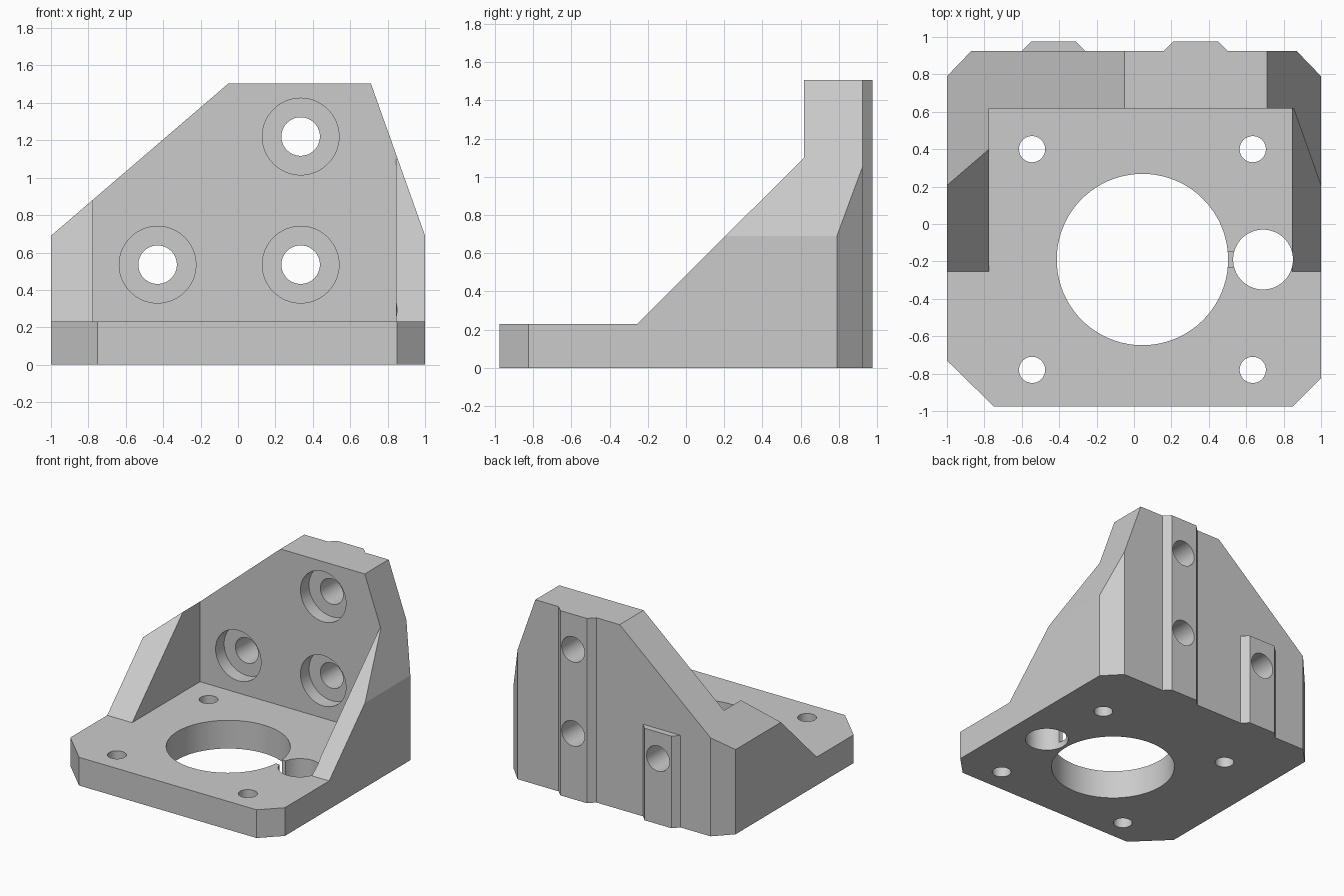
import bpy
import bmesh
from mathutils import Vector

cube = bpy.data.objects.get("Cube")
if cube:
    bpy.data.objects.remove(cube, do_unlink=True)

grey = bpy.data.materials.new("light_grey")
grey.use_nodes = True
grey.diffuse_color = (0.6, 0.6, 0.6, 1)
grey.node_tree.nodes["Principled BSDF"].inputs["Base Color"].default_value = (0.6, 0.6, 0.6, 1)


def prism(name, outline, axis, start, end):
    """Extrude a 2D outline along x, y or z; the outline uses the other two axes in order."""
    bm = bmesh.new()
    verts = []
    for p in outline:
        co = list(p)
        co.insert("xyz".index(axis), start)
        verts.append(bm.verts.new(co))
    face = bm.faces.new(verts)
    ext = bmesh.ops.extrude_face_region(bm, geom=[face])
    shift = Vector()
    shift["xyz".index(axis)] = end - start
    moved = [g for g in ext["geom"] if isinstance(g, bmesh.types.BMVert)]
    bmesh.ops.translate(bm, vec=shift, verts=moved)
    bmesh.ops.recalc_face_normals(bm, faces=bm.faces)
    mesh = bpy.data.meshes.new(name)
    bm.to_mesh(mesh)
    bm.free()
    mesh.materials.append(grey)
    obj = bpy.data.objects.new(name, mesh)
    bpy.context.collection.objects.link(obj)
    return obj


def rect(a0, a1, b0, b1):
    return [(a0, b0), (a1, b0), (a1, b1), (a0, b1)]


def circle(cx, cy, r, n=64):
    from math import cos, sin, tau
    return [(cx + r * cos(tau * i / n), cy + r * sin(tau * i / n)) for i in range(n)]


def cut(target, cutter, operation="DIFFERENCE"):
    """Apply a boolean and discard the cutter."""
    mod = target.modifiers.new("cut", "BOOLEAN")
    mod.object, mod.operation, mod.solver = cutter, operation, "EXACT"
    bpy.ops.object.select_all(action="DESELECT")
    bpy.context.view_layer.objects.active = target
    target.select_set(True)
    bpy.ops.object.modifier_apply(modifier=mod.name)
    bpy.data.objects.remove(cutter, do_unlink=True)


BACK, RIB, TOP = 0.925, 0.975, 1.505
PLATE, WALL = 0.23, 0.618
CX, CY = 0.045, -0.19


def rib(x):
    """Trapezoid locating rib on the back, listed from +x to -x."""
    return [(x + 0.17, BACK), (x + 0.12, RIB), (x - 0.12, RIB), (x - 0.17, BACK)]


# Full-height block with chamfered corners and two back ribs
footprint = [(-1, -0.73), (-0.75, -RIB), (0.85, -RIB), (1, -0.825), (1, 0.79), (0.87, BACK)]
footprint += rib(0.33) + rib(-0.43) + [(-0.87, BACK), (-1, 0.79)]
bracket = prism("motor_mount_bracket", footprint, "z", 0, TOP)

# Sloping shoulders of the back wall
shoulders = [(-1.2, -1), (1.2, -1), (1.2, 0.128), (0.71, TOP), (0.71, 1.7),
             (-0.05, 1.7), (-0.05, TOP), (-1.2, 0.518)]
cut(bracket, prism("shoulder_cutter", shoulders, "y", -2, 2), "INTERSECT")

# Gusset slope, then the pocket between the two gussets
slope = [(-2, PLATE), (-0.255, PLATE), (WALL, 1.1), (WALL, 2), (-2, 2)]
cut(bracket, prism("slope_cutter", slope, "x", -2, 2))
cut(bracket, prism("pocket_cutter", rect(-0.775, 0.845, -2, WALL), "z", PLATE, 2))

# Shorter rib on the right
cut(bracket, prism("rib_cutter", rect(-0.7, -0.2, BACK, 1.2), "z", 0.75, 2))

# Motor opening, side hole, shallow slot joining them, and plate screw holes
cut(bracket, prism("motor_cutter", circle(CX, CY, 0.458, 128), "z", -1, 2))
cut(bracket, prism("side_hole_cutter", circle(0.69, CY, 0.16), "z", -1, 2))
cut(bracket, prism("slot_cutter", rect(0.45, 0.6, CY - 0.04, CY + 0.04), "z", 0.05, 0.5))
for sx in (-1, 1):
    for sy in (-1, 1):
        cut(bracket, prism("screw_cutter", circle(CX + sx * 0.59, CY + sy * 0.59, 0.07, 48), "z", -1, 0.6))

# Counterbored wall holes
for x, z in ((-0.43, 0.535), (0.335, 0.535), (0.335, 1.22)):
    cut(bracket, prism("bolt_cutter", circle(x, z, 0.103), "y", 0.4, 1.2))
    cut(bracket, prism("counterbore_cutter", circle(x, z, 0.205), "y", 0.4, WALL + 0.11))

bpy.ops.object.shade_smooth_by_angle(angle=0.26)
